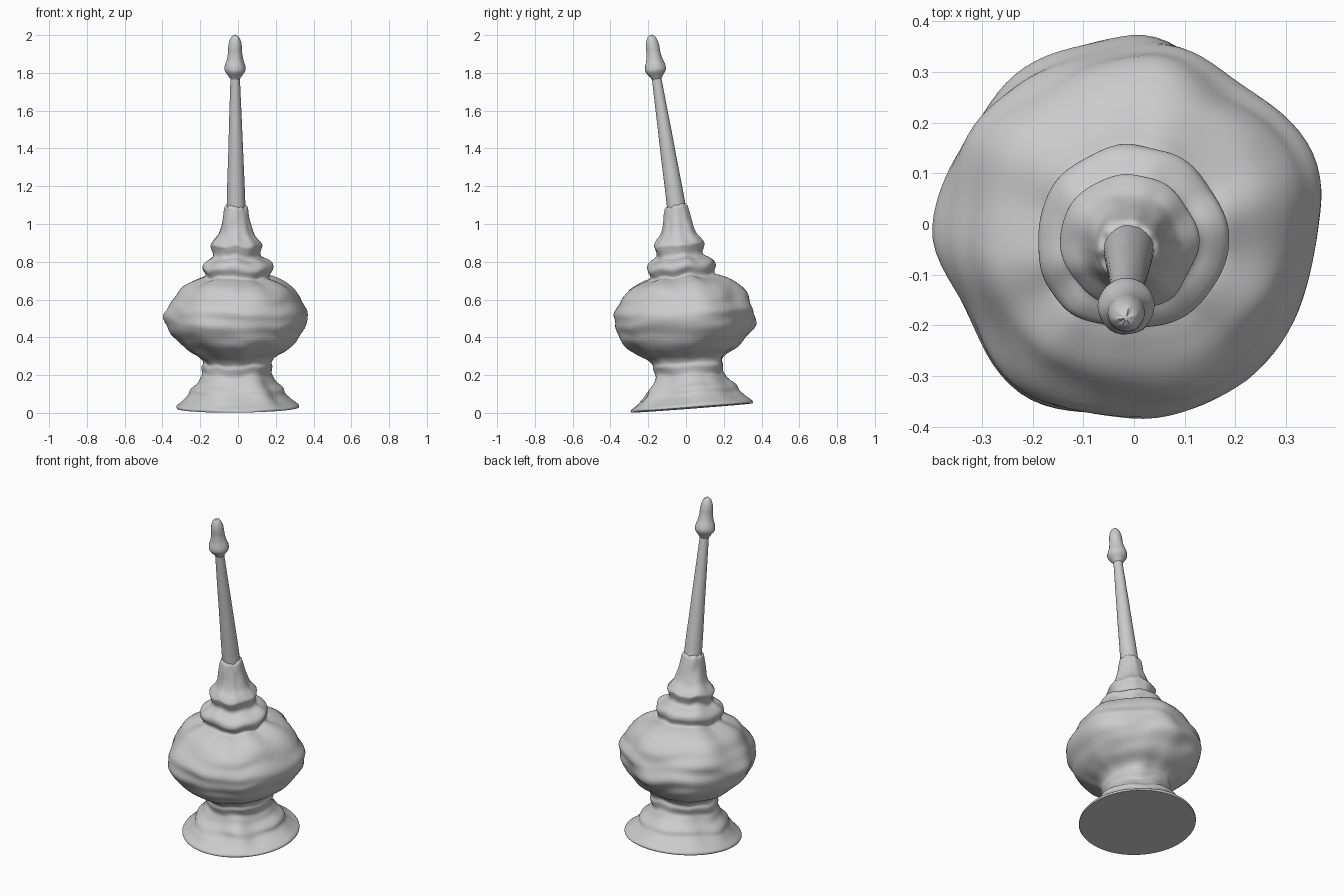
import bpy, bmesh, math
from mathutils import Vector, noise

old = bpy.data.objects.get("Cube")
if old:
    bpy.data.objects.remove(old, do_unlink=True)

COLOUR = (0.6, 0.6, 0.6, 1)
metal = bpy.data.materials.new("pale grey metal")
metal.use_nodes = True
metal.diffuse_color = COLOUR
metal.node_tree.nodes["Principled BSDF"].inputs["Base Color"].default_value = COLOUR


def smooth_profile(pts, steps=4):
    """Catmull-Rom curve through (radius, height) points."""
    p = [Vector(q) for q in pts]
    p = [p[0]] + p + [p[-1]]
    out = []
    for a, b, c, d in zip(p, p[1:], p[2:], p[3:]):
        for i in range(steps):
            t = i / steps
            out.append(0.5 * (2 * b + (c - a) * t + (2 * a - 5 * b + 4 * c - d) * t * t
                              + (3 * b - a - 3 * c + d) * t ** 3))
    return out + [p[-1]]


def lathe(name, pts, start, end, segments, lump=0.0):
    """Turn a profile about the axis start-end, with hand-beaten unevenness."""
    axis = (Vector(end) - Vector(start)).normalized()
    turn = Vector((0, 0, 1)).rotation_difference(axis)
    bm = bmesh.new()
    rings = []
    for r, h in smooth_profile(pts):
        ring = []
        fade = min(1, h / 0.06)
        for k in range(segments):
            a = math.tau * k / segments
            c, s = math.cos(a), math.sin(a)
            broad = noise.noise(Vector((c * 1.7, s * 1.7, h * 5)))
            ridge = noise.noise(Vector((c * 1.5 + 7, s * 1.5, h * 18 + c * 0.5)))
            rr = r * (1 + lump * fade * (broad + 0.6 * ridge))
            hh = h + lump * 0.25 * fade * noise.noise(Vector((c * 2, s * 2 + 5, h * 3)))
            ring.append(bm.verts.new(turn @ Vector((rr * c, rr * s, hh)) + Vector(start)))
        rings.append(ring)
    for low, high in zip(rings, rings[1:]):
        for k in range(segments):
            n = (k + 1) % segments
            bm.faces.new((low[k], low[n], high[n], high[k]))
    bm.faces.new(rings[0][::-1])
    bm.faces.new(rings[-1])
    mesh = bpy.data.meshes.new(name)
    bm.to_mesh(mesh)
    bm.free()
    mesh.materials.append(metal)
    obj = bpy.data.objects.new(name, mesh)
    bpy.context.collection.objects.link(obj)
    bpy.ops.object.select_all(action='DESELECT')
    obj.select_set(True)
    bpy.context.view_layer.objects.active = obj
    bpy.ops.object.shade_smooth_by_angle(angle=math.radians(50))
    return obj


# Flared foot, waist, round belly, two collars and neck socket
vessel = [(.322, 0), (.322, .014), (.285, .04), (.25, .07), (.236, .1), (.205, .13),
          (.19, .155), (.18, .18), (.188, .215), (.185, .24), (.21, .27), (.26, .3),
          (.31, .345), (.348, .4), (.367, .465), (.358, .53), (.328, .59), (.28, .65),
          (.215, .683), (.18, .695), (.174, .71), (.188, .74), (.183, .765), (.16, .785),
          (.132, .8), (.122, .82), (.13, .85), (.134, .87), (.118, .895), (.095, .925),
          (.077, .98), (.066, 1.04), (.06, 1.065), (.048, 1.076)]
lathe("vessel", vessel, (0, .03, .026), (-.012, -.052, 1.1), 96, 0.075)

# Slender tapering spout, leaning forward
lathe("spout", [(.05, 0), (.046, .12), (.036, .4), (.025, .7), (.025, .74)],
      (-.01, -.05, 1.085), (-.015, -.16, 1.8), 32, 0.02)

# Bud-shaped finial
lathe("finial", [(.024, 0), (.036, .018), (.054, .045), (.054, .07), (.043, .105),
                 (.037, .14), (.036, .17), (.031, .2), (.02, .224), (.005, .234)],
      (-.015, -.155, 1.766), (-.015, -.185, 2.0), 32, 0.03)
